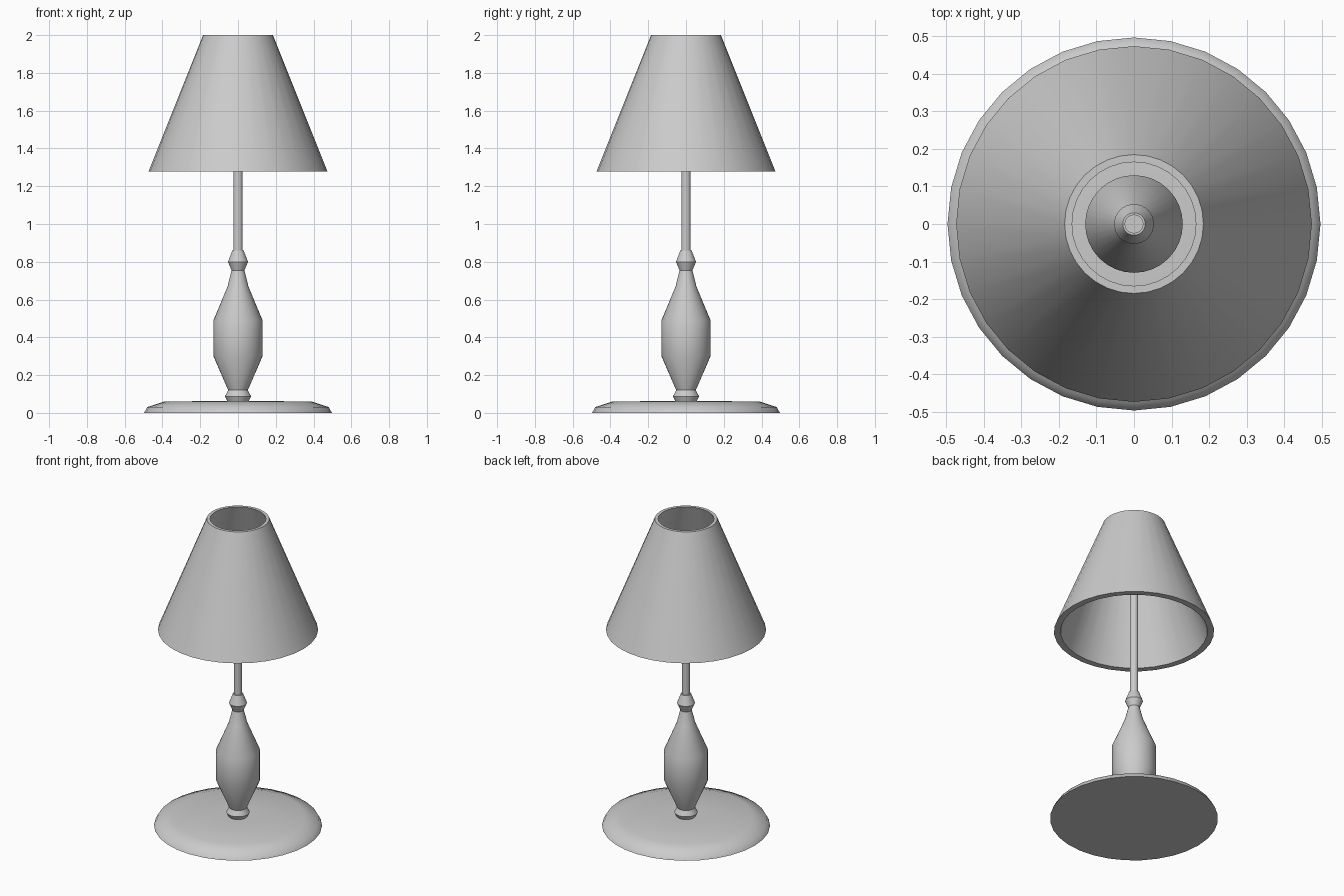
import bpy, bmesh
from math import tau, radians

if "Cube" in bpy.data.objects:
    bpy.data.objects.remove(bpy.data.objects["Cube"])

SIDES = 32


def lathe(name, profile, angle, closed=False):
    """Revolve an (r, z) profile about the z axis."""
    bm = bmesh.new()
    verts = [bm.verts.new((r, 0, z)) for r, z in profile]
    edges = [bm.edges.new(p) for p in zip(verts, verts[1:])]
    if closed:
        edges.append(bm.edges.new((verts[-1], verts[0])))
    bmesh.ops.spin(bm, geom=verts + edges, cent=(0, 0, 0), axis=(0, 0, 1),
                   angle=tau, steps=SIDES, use_merge=False)
    bmesh.ops.remove_doubles(bm, verts=bm.verts[:], dist=1e-4)
    bmesh.ops.recalc_face_normals(bm, faces=bm.faces[:])
    mesh = bpy.data.meshes.new(name)
    bm.to_mesh(mesh)
    bm.free()
    obj = bpy.data.objects.new(name, mesh)
    bpy.context.collection.objects.link(obj)
    bpy.ops.object.select_all(action='DESELECT')
    obj.select_set(True)
    bpy.context.view_layer.objects.active = obj
    bpy.ops.object.shade_smooth_by_angle(angle=radians(angle))
    return obj


# round foot with a bevelled rim
lathe("base", [(0, 0), (0.497, 0), (0.48, 0.031), (0.39, 0.06),
               (0.12, 0.063), (0, 0.063)], 50)

# turned body: lower bead, belly, upper bead
lathe("turned_body", [(0, 0.055), (0.055, 0.06), (0.069, 0.088), (0.052, 0.12),
                      (0.13, 0.30), (0.13, 0.49), (0.055, 0.67), (0.034, 0.755),
                      (0.053, 0.80), (0.03, 0.86), (0, 0.86)], 35)

# slim pole rising into the shade
lathe("pole", [(0, 0.85), (0.025, 0.85), (0.025, 1.62), (0, 1.62)], 40)

# open conical shade with wall thickness
lathe("shade", [(0.474, 1.277), (0.185, 2.0), (0.165, 2.0), (0.435, 1.277)],
      40, closed=True)
